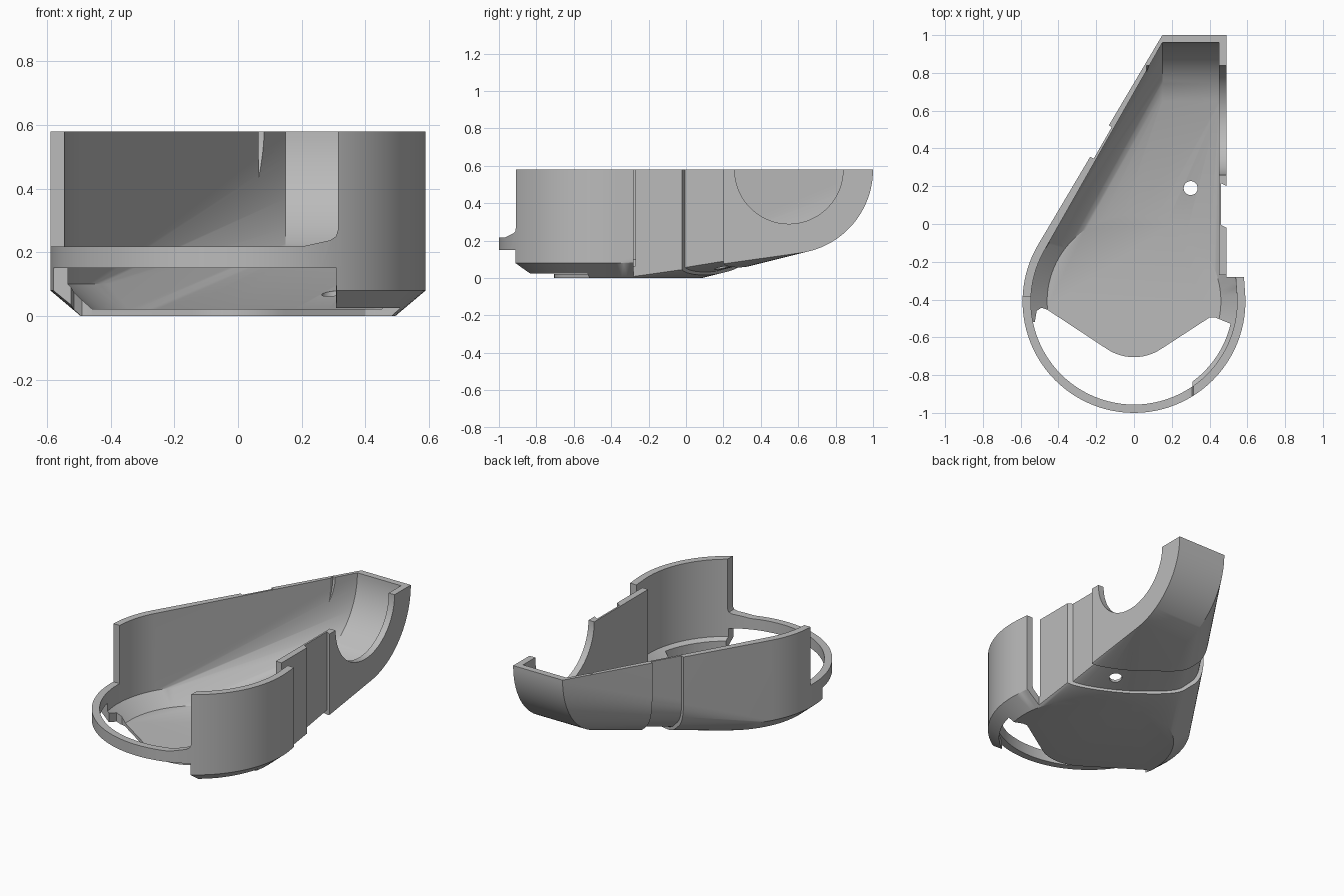
import bpy, bmesh, math

if "Cube" in bpy.data.objects:
    bpy.data.objects.remove(bpy.data.objects["Cube"], do_unlink=True)

grey = bpy.data.materials.new("plain grey")
grey.use_nodes = True
grey.diffuse_color = (0.5, 0.5, 0.5, 1)
grey.node_tree.nodes["Principled BSDF"].inputs["Base Color"].default_value = (0.5, 0.5, 0.5, 1)

CENTRE_Y = -0.41      # centre of the round end
ARC_Y, RIM = 0.55, 0.58   # axis of the curved tail, rim height
SEG = 96


def to_object(name, bm):
    bmesh.ops.recalc_face_normals(bm, faces=bm.faces)
    mesh = bpy.data.meshes.new(name)
    bm.to_mesh(mesh)
    bm.free()
    mesh.materials.append(grey)
    obj = bpy.data.objects.new(name, mesh)
    bpy.context.collection.objects.link(obj)
    return obj


def body_hull(name, floor_r, floor_z, wall_r, wall_z, tail_r, right_x, top):
    """Hull of a chamfered drum and a quarter-round tail."""
    bm = bmesh.new()
    for r, z in ((floor_r, floor_z), (wall_r, wall_z), (wall_r, top)):
        for i in range(SEG):
            a = math.tau * i / SEG
            bm.verts.new((r * math.cos(a), CENTRE_Y + r * math.sin(a), z))
    for x in (0.15, right_x):
        for i in range(33):
            a = math.pi / 2 * i / 32
            bm.verts.new((x, ARC_Y + tail_r * math.cos(a), RIM - tail_r * math.sin(a)))
        if top > RIM:
            bm.verts.new((x, ARC_Y + tail_r, top))
    bmesh.ops.convex_hull(bm, input=bm.verts[:])
    loose = [v for v in bm.verts if not v.link_faces]
    bmesh.ops.delete(bm, geom=loose, context="VERTS")
    bmesh.ops.dissolve_limit(bm, angle_limit=0.002, verts=bm.verts[:], edges=bm.edges[:])
    return to_object(name, bm)


def prism(name, points, lo, hi, axis="z"):
    """Extrude an outline along z, or an xz outline along y."""
    bm = bmesh.new()
    place = (lambda a, b, c: (a, b, c)) if axis == "z" else (lambda a, b, c: (a, c, b))
    low = [bm.verts.new(place(a, b, lo)) for a, b in points]
    high = [bm.verts.new(place(a, b, hi)) for a, b in points]
    bm.faces.new(low)
    bm.faces.new(high)
    n = len(points)
    for i in range(n):
        j = (i + 1) % n
        bm.faces.new((low[i], low[j], high[j], high[i]))
    return to_object(name, bm)


def cylinder(name, radius, depth, location, rotation=(0, 0, 0), segments=64):
    bpy.ops.mesh.primitive_cylinder_add(vertices=segments, radius=radius, depth=depth,
                                        location=location, rotation=rotation)
    obj = bpy.context.object
    obj.name = name
    obj.data.materials.append(grey)
    return obj


def cut(target, cutter):
    cutter.hide_render = True
    mod = target.modifiers.new("cut", "BOOLEAN")
    mod.operation, mod.solver, mod.object = "DIFFERENCE", "EXACT", cutter
    bpy.context.view_layer.objects.active = target
    bpy.ops.object.modifier_apply(modifier=mod.name)
    bpy.data.objects.remove(cutter, do_unlink=True)


def trim_right(target, x, y):
    cut(target, prism("side_trim", [(x, y), (1, y), (1, 2), (x, 2)], -1, 2))


# Outer shell, groove floor and inner cavity, each with a flattened side
shell = body_hull("housing_shell", 0.495, 0, 0.59, 0.08, 0.45, 0.49, RIM)
trim_right(shell, 0.49, -0.28)
middle = body_hull("groove_floor", 0.477, 0.011, 0.562, 0.09, 0.428, 0.461, 0.65)
trim_right(middle, 0.461, -0.275)
cavity = body_hull("cavity", 0.46, 0.021, 0.546, 0.1, 0.41, 0.45, 0.7)
trim_right(cavity, 0.45, -0.27)

# Shallow groove wrapping around the outside
band = prism("groove_band", [(-0.5, 0.496), (0.7, -0.13), (0.7, 0.092), (-0.5, 0.711)], -0.5, 0.62)
cut(band, middle)
cut(shell, band)
cut(shell, cavity)

# Half-round notch in the flat side, shaving the far wall
cut(shell, cylinder("side_notch", 0.29, 0.9, (0.515, ARC_Y, RIM), (0, math.pi / 2, 0), 96))

# Screw hole in the floor
cut(shell, cylinder("screw_hole", 0.037, 0.4, (0.3, 0.19, 0.1), segments=32))

# Front opening above the hoop
cut(shell, prism("upper_opening",
                 [(-1, 0.218), (0.2, 0.218), (0.29, 0.238), (0.308, 0.25), (0.314, 0.27),
                  (0.314, 1), (-1, 1)], -1.5, -0.385, "y"))

# Front opening below the hoop, leaving a round-nosed floor plate
outline = [(-0.7, -0.5), (-0.525, -0.52), (-0.515, -0.46), (-0.49, -0.443), (-0.46, -0.453)]
for i in range(13):
    a = math.radians(-125 + 70 * i / 12)
    outline.append((0.26 * math.cos(a), -0.445 + 0.26 * math.sin(a)))
outline += [(0.40, -0.495), (0.43, -0.495)]
for i in range(13):
    a = math.radians(-13 - 41 * i / 12)
    outline.append((0.525 * math.cos(a), CENTRE_Y + 0.525 * math.sin(a)))
outline += [(0.314, -1.2), (-0.7, -1.2)]
cut(shell, prism("lower_opening", outline, -0.5, 0.15))

# Smooth curved faces, keep hard edges
bpy.ops.object.select_all(action="DESELECT")
shell.select_set(True)
bpy.context.view_layer.objects.active = shell
bpy.ops.object.shade_smooth_by_angle(angle=math.radians(25))
